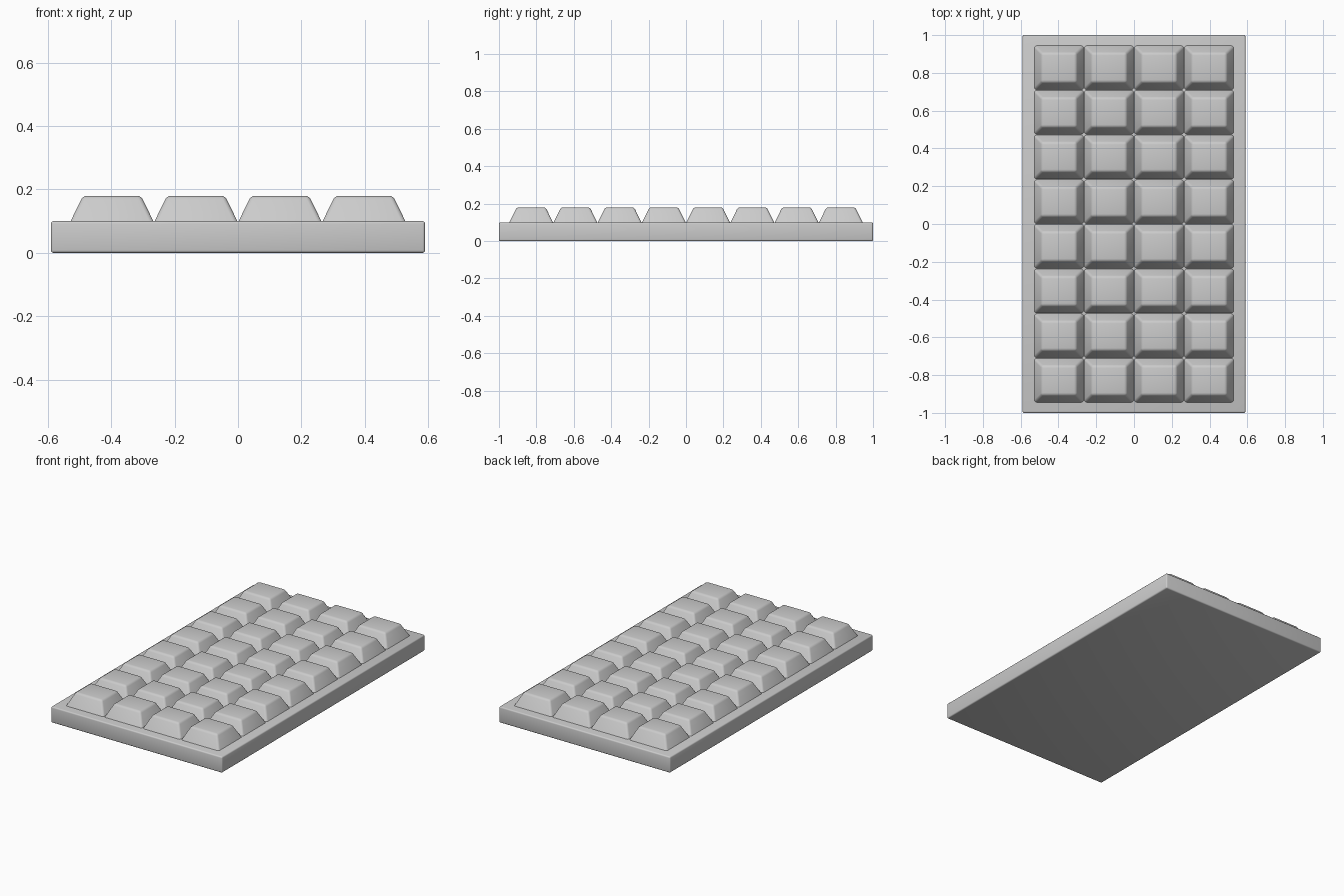
import bpy, bmesh

if "Cube" in bpy.data.objects:
    bpy.data.objects.remove(bpy.data.objects["Cube"])

BASE_X, BASE_Y, BASE_H = 1.18, 2.0, 0.10
COLS, ROWS = 4, 8
PITCH_X, PITCH_Y = 0.265, 0.2365
SEG_X, SEG_Y, SEG_H, INSET = 0.261, 0.2325, 0.08, 0.039


def make_block(name, sx, sy, height, z, inset, bevel, segments, keep_bottom_sharp):
    """Box or tapered block standing at height z, with rounded edges."""
    bm = bmesh.new()
    bmesh.ops.create_cube(bm, size=1)
    for v in bm.verts:
        shrink = 2 * inset if v.co.z > 0 else 0
        v.co.x *= sx - shrink
        v.co.y *= sy - shrink
        v.co.z = height if v.co.z > 0 else 0
    edges = [e for e in bm.edges
             if not (keep_bottom_sharp and all(v.co.z < 1e-5 for v in e.verts))]
    bmesh.ops.bevel(bm, geom=edges, offset=bevel, segments=segments,
                    profile=0.5, affect='EDGES')
    bmesh.ops.recalc_face_normals(bm, faces=bm.faces)
    mesh = bpy.data.meshes.new(name)
    bm.to_mesh(mesh)
    bm.free()
    obj = bpy.data.objects.new(name, mesh)
    obj.location.z = z
    bpy.context.collection.objects.link(obj)
    bpy.ops.object.select_all(action='DESELECT')
    obj.select_set(True)
    bpy.context.view_layer.objects.active = obj
    bpy.ops.object.shade_smooth_by_angle(angle=0.6)
    return obj


# Flat slab under the segments
make_block("bar_base", BASE_X, BASE_Y, BASE_H, 0, 0, 0.008, 3, False)

# Grid of tapered segments sharing one mesh
first = make_block("segment", SEG_X, SEG_Y, SEG_H, BASE_H, INSET, 0.012, 3, True)
for i in range(COLS):
    for j in range(ROWS):
        seg = first
        if i or j:
            seg = first.copy()
            bpy.context.collection.objects.link(seg)
        seg.name = f"segment_{i + 1}_{j + 1}"
        seg.location = ((i - (COLS - 1) / 2) * PITCH_X,
                        (j - (ROWS - 1) / 2) * PITCH_Y, BASE_H)
